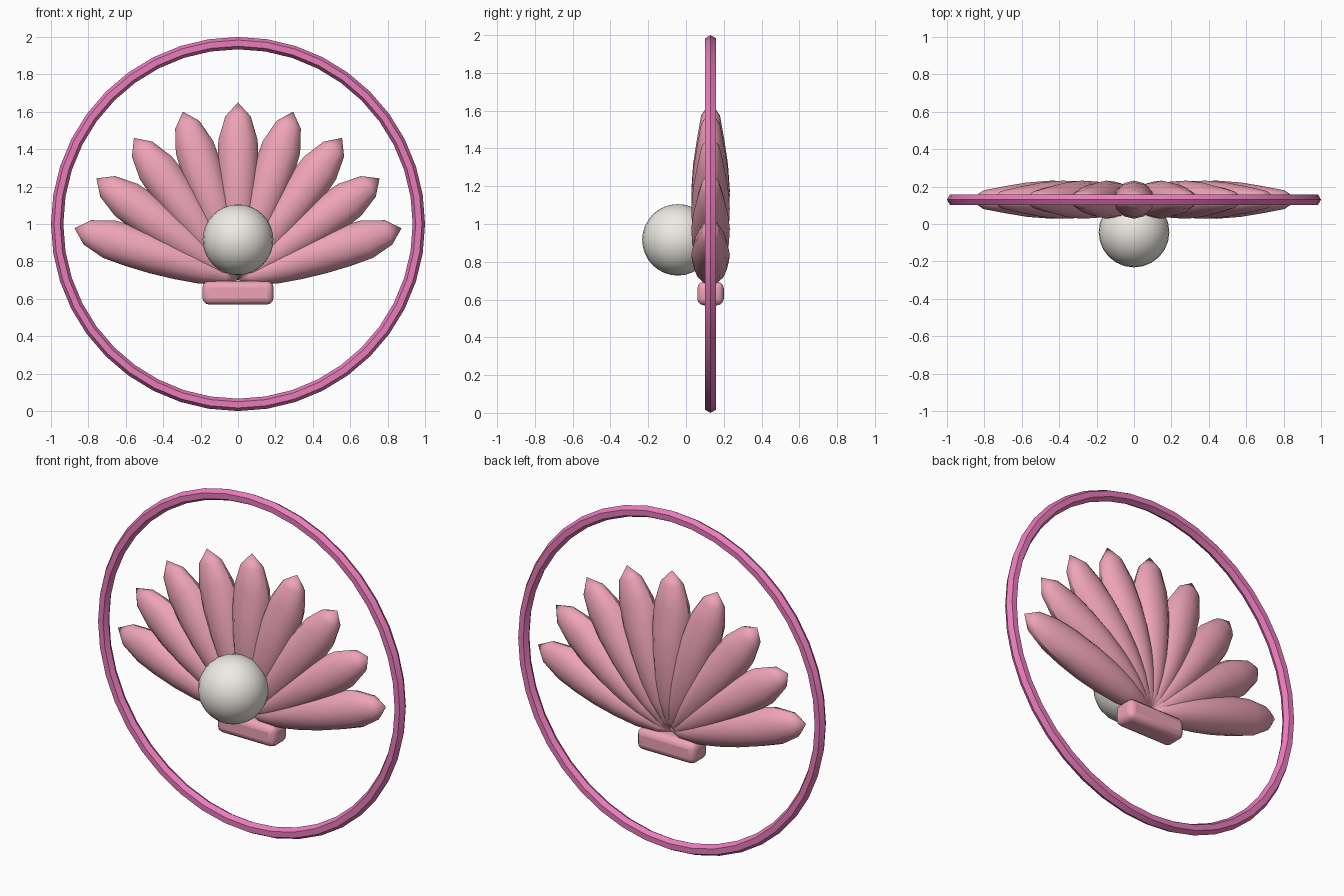
import bpy, bmesh, math
from mathutils import Matrix, Vector

if "Cube" in bpy.data.objects:
    bpy.data.objects.remove(bpy.data.objects["Cube"])

Y = 0.13                      # depth of the ring and petal plane
PIVOT = Vector((0, Y, 0.70))  # point the petals fan out from


def material(name, rgb):
    m = bpy.data.materials.new(name)
    m.diffuse_color = (*rgb, 1)
    m.use_nodes = True
    m.node_tree.nodes["Principled BSDF"].inputs["Base Color"].default_value = m.diffuse_color
    return m


PINK = material("petal_pink", (0.85, 0.37, 0.47))
ROSE = material("ring_rose", (0.82, 0.20, 0.50))
PEARL = material("pearl_white", (0.86, 0.83, 0.77))


def finish(obj, name, mat, angle=30):
    obj.name = name
    obj.data.materials.append(mat)
    bpy.ops.object.select_all(action='DESELECT')
    obj.select_set(True)
    bpy.context.view_layer.objects.active = obj
    bpy.ops.object.shade_smooth_by_angle(angle=math.radians(angle))
    return obj


# outer ring: six-sided tube
bpy.ops.mesh.primitive_torus_add(major_radius=0.967, minor_radius=0.033,
                                 major_segments=40, minor_segments=6,
                                 location=(0, Y, 1.0), rotation=(math.pi / 2, 0, 0))
finish(bpy.context.object, "ring", ROSE)

# petal stations: distance along petal, half width, half depth
STATIONS = [(0.07, 0.045, 0.047), (0.20, 0.081, 0.080), (0.34, 0.098, 0.097),
            (0.48, 0.108, 0.102), (0.62, 0.110, 0.092), (0.75, 0.105, 0.072),
            (0.875, 0.068, 0.050)]
SIDES = 12


def petal(name, angle, length):
    bm = bmesh.new()
    loops = []
    for z, w, d in STATIONS:
        loops.append([bm.verts.new((w * math.cos(a), d * math.sin(a), z))
                      for a in (2 * math.pi * i / SIDES for i in range(SIDES))])
    base, tip = bm.verts.new((0, 0, 0)), bm.verts.new((0, 0, 0.95))
    for i in range(SIDES):
        j = (i + 1) % SIDES
        for lo, hi in zip(loops, loops[1:]):
            bm.faces.new((lo[i], lo[j], hi[j], hi[i]))
        bm.faces.new((base, loops[0][j], loops[0][i]))
        bm.faces.new((loops[-1][i], loops[-1][j], tip))
    bmesh.ops.transform(bm, verts=bm.verts,
                        matrix=Matrix.Rotation(angle, 4, 'Y')
                        @ Matrix.Diagonal((1, 1, length / 0.95, 1)))
    bmesh.ops.recalc_face_normals(bm, faces=bm.faces)
    mesh = bpy.data.meshes.new(name)
    bm.to_mesh(mesh)
    bm.free()
    obj = bpy.data.objects.new(name, mesh)
    obj.location = PIVOT
    bpy.context.collection.objects.link(obj)
    finish(obj, name, PINK, 35)


# fan of nine petals, slightly shorter towards the sides
LENGTHS = [0.95, 0.948, 0.942, 0.932, 0.917]
for k in range(-4, 5):
    petal(f"petal_{k + 5}", math.radians(18.1 * k), LENGTHS[abs(k)])

# pearl in front of the petals
bpy.ops.mesh.primitive_uv_sphere_add(segments=24, ring_count=16, radius=0.189,
                                     location=(0, -0.043, 0.916))
finish(bpy.context.object, "pearl", PEARL)

# rounded base block under the fan
bpy.ops.mesh.primitive_cube_add(size=1, location=(0, Y, 0.632))
block = bpy.context.object
block.scale = (0.38, 0.14, 0.125)
bpy.ops.object.transform_apply(location=False, rotation=False, scale=True)
bevel = block.modifiers.new("rounding", 'BEVEL')
bevel.width = 0.035
bevel.segments = 3
finish(block, "base_block", PINK)
